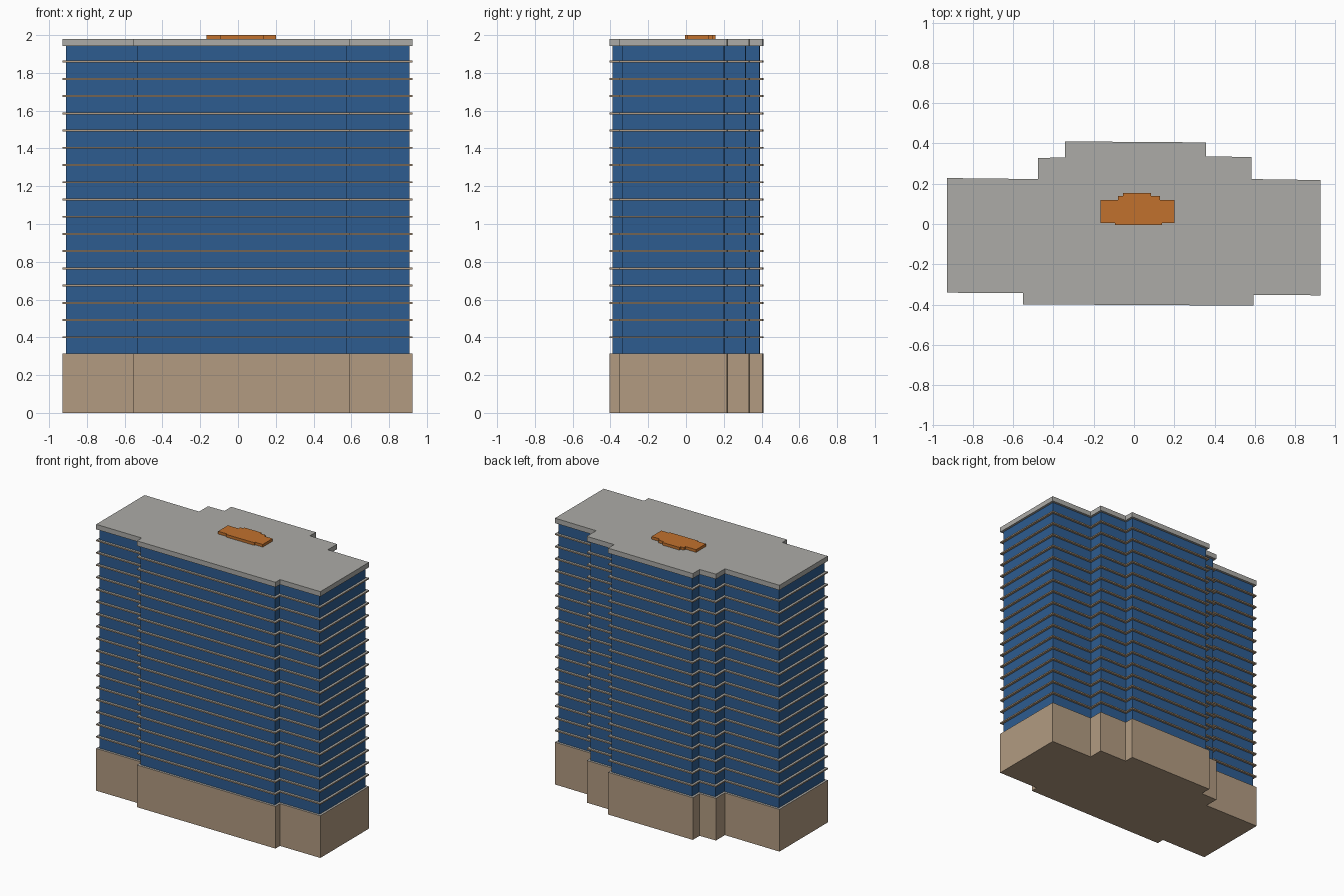
import bpy, bmesh
from mathutils import Vector

if "Cube" in bpy.data.objects:
    bpy.data.objects.remove(bpy.data.objects["Cube"])


def material(name, rgb):
    m = bpy.data.materials.new(name)
    m.diffuse_color = (*rgb, 1)
    m.use_nodes = True
    m.node_tree.nodes["Principled BSDF"].inputs["Base Color"].default_value = m.diffuse_color
    return m


TAN = material("tan stone", (0.445, 0.328, 0.220))
BLUE = material("blue glass", (0.026, 0.107, 0.280))
GREY = material("grey roofing", (0.413, 0.407, 0.386))
ORANGE = material("orange cladding", (0.533, 0.165, 0.027))

# Stepped footprints, counter-clockwise
FOOTPRINT = [(-0.928, -0.341), (-0.552, -0.343), (-0.552, -0.399), (0.592, -0.405),
             (0.592, -0.352), (0.925, -0.354), (0.925, 0.218), (0.583, 0.223),
             (0.583, 0.333), (0.357, 0.335), (0.357, 0.405), (-0.343, 0.410),
             (-0.343, 0.330), (-0.476, 0.328), (-0.476, 0.223), (-0.928, 0.228)]
PLANT_ROOM = [(-0.167, 0.005), (-0.095, 0.005), (-0.095, -0.005), (0.138, -0.005),
              (0.138, 0.005), (0.200, 0.005), (0.200, 0.120), (0.130, 0.120),
              (0.130, 0.140), (0.085, 0.140), (0.085, 0.155), (-0.055, 0.155),
              (-0.055, 0.140), (-0.080, 0.140), (-0.080, 0.120), (-0.167, 0.120)]


def inset(points, d):
    """Move every edge of a closed outline inwards by d."""
    out = []
    for i, p in enumerate(points):
        p = Vector(p)
        a = (p - Vector(points[i - 1])).normalized()
        b = (Vector(points[(i + 1) % len(points)]) - p).normalized()
        na, nb = Vector((-a.y, a.x)), Vector((-b.y, b.x))
        out.append(tuple(p + (na + nb) * d / (1 + na.dot(nb))))
    return out


def prism(name, points, z0, z1, side, top=None):
    """Extrude an outline from z0 to z1, with an optional top colour."""
    bm = bmesh.new()
    base = bm.faces.new([bm.verts.new((x, y, z0)) for x, y in points])
    ext = bmesh.ops.extrude_face_region(bm, geom=[base], use_keep_orig=True)
    verts = [g for g in ext["geom"] if isinstance(g, bmesh.types.BMVert)]
    bmesh.ops.translate(bm, verts=verts, vec=(0, 0, z1 - z0))
    bmesh.ops.recalc_face_normals(bm, faces=bm.faces)
    bm.normal_update()
    for f in bm.faces:
        f.material_index = 1 if top and f.normal.z > 0.5 else 0
    mesh = bpy.data.meshes.new(name)
    bm.to_mesh(mesh)
    bm.free()
    mesh.materials.append(side)
    if top:
        mesh.materials.append(top)
    obj = bpy.data.objects.new(name, mesh)
    bpy.context.collection.objects.link(obj)
    return obj


BASE_TOP, ROOF_BOTTOM, ROOF_TOP = 0.314, 1.943, 1.98
FLOOR, SLAB = 0.0912, 0.010

# Ground floors, glazed tower, roof slab and rooftop plant room
prism("podium", FOOTPRINT, 0, BASE_TOP, TAN, GREY)
prism("glass_tower", inset(FOOTPRINT, 0.017), BASE_TOP, ROOF_BOTTOM, BLUE)
prism("roof_slab", FOOTPRINT, ROOF_BOTTOM, ROOF_TOP, GREY)
prism("plant_room", PLANT_ROOM, ROOF_TOP, 2.0, ORANGE)

# Thin projecting slab at every floor
for i in range(1, 18):
    top = BASE_TOP + i * FLOOR
    prism(f"floor_slab_{i:02d}", FOOTPRINT, top - SLAB, top, TAN, GREY)
